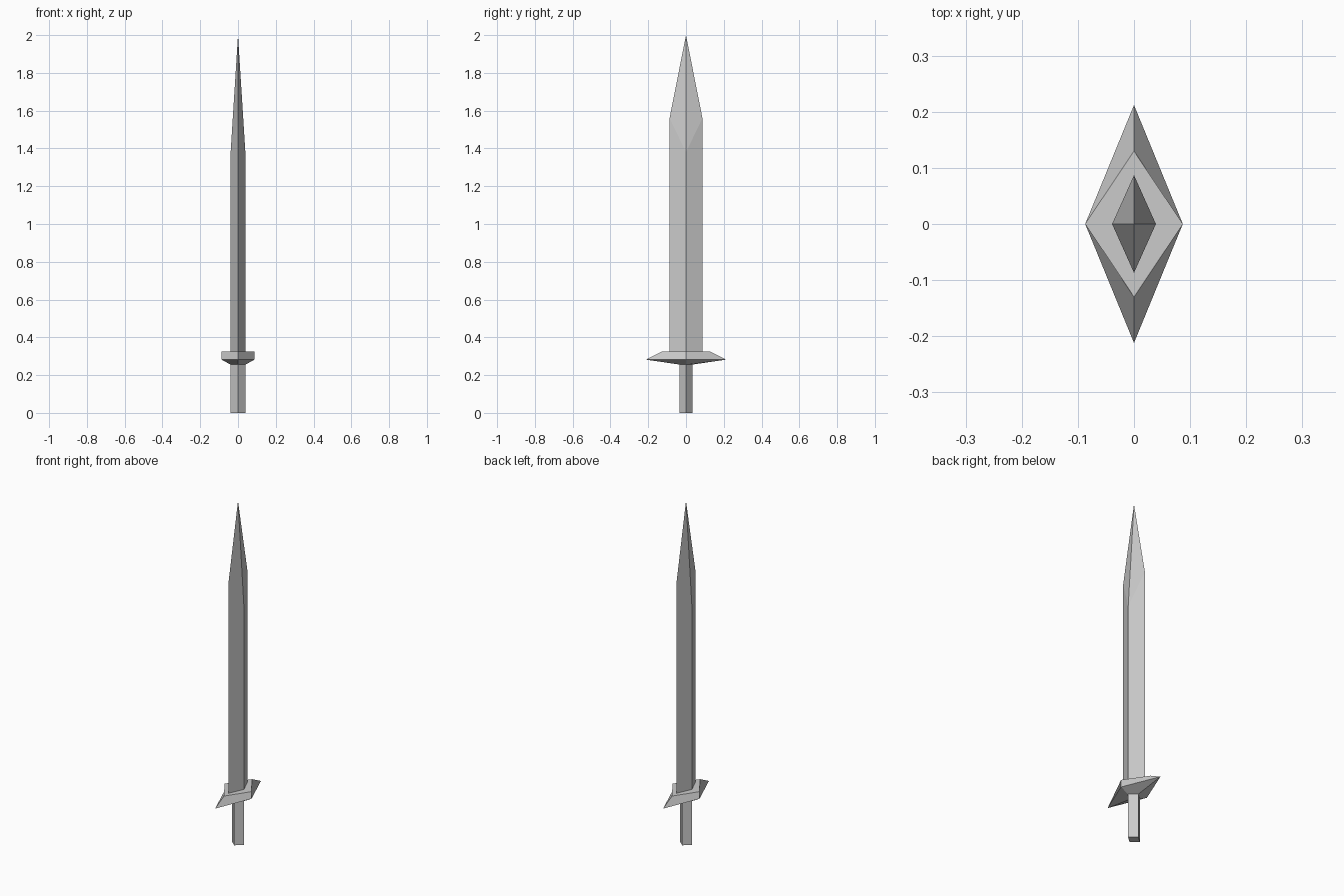
import bpy
import bmesh

if "Cube" in bpy.data.objects:
    bpy.data.objects.remove(bpy.data.objects["Cube"])


def diamond(hx, hy, zx, zy=None):
    """Four-cornered section; x corners at height zx, y corners at zy."""
    zy = zx if zy is None else zy
    return [(hx, 0, zx), (0, hy, zy), (-hx, 0, zx), (0, -hy, zy)]


def loft(name, sections, tip=None, cap_bottom=False):
    """Skin a stack of diamonds, optionally closing it with a point or a base."""
    bm = bmesh.new()
    rings = [[bm.verts.new(p) for p in s] for s in sections]
    for low, high in zip(rings, rings[1:]):
        for i in range(4):
            j = (i + 1) % 4
            bm.faces.new((low[i], low[j], high[j], high[i]))
    if tip:
        apex = bm.verts.new(tip)
        for i in range(4):
            bm.faces.new((rings[-1][i], rings[-1][(i + 1) % 4], apex))
    if cap_bottom:
        bm.faces.new(rings[0][::-1])
    mesh = bpy.data.meshes.new(name)
    bm.to_mesh(mesh)
    bm.free()
    obj = bpy.data.objects.new(name, mesh)
    bpy.context.collection.objects.link(obj)
    return obj


grip_top, guard_mid, guard_top = 0.256, 0.282, 0.324

# Handle: slim diamond bar
loft("handle",
     [diamond(0.04, 0.035, 0), diamond(0.04, 0.035, grip_top)],
     cap_bottom=True)

# Guard: flares out from the handle, then closes in on the blade
loft("guard",
     [diamond(0.04, 0.035, grip_top),
      diamond(0.087, 0.212, guard_mid),
      diamond(0.087, 0.13, guard_top),
      diamond(0.039, 0.087, guard_top)])

# Blade: diamond section, ridges break lower than the cutting edges
loft("blade",
     [diamond(0.039, 0.087, guard_top),
      diamond(0.039, 0.087, 1.38, 1.56)],
     tip=(0, 0, 2.0))
